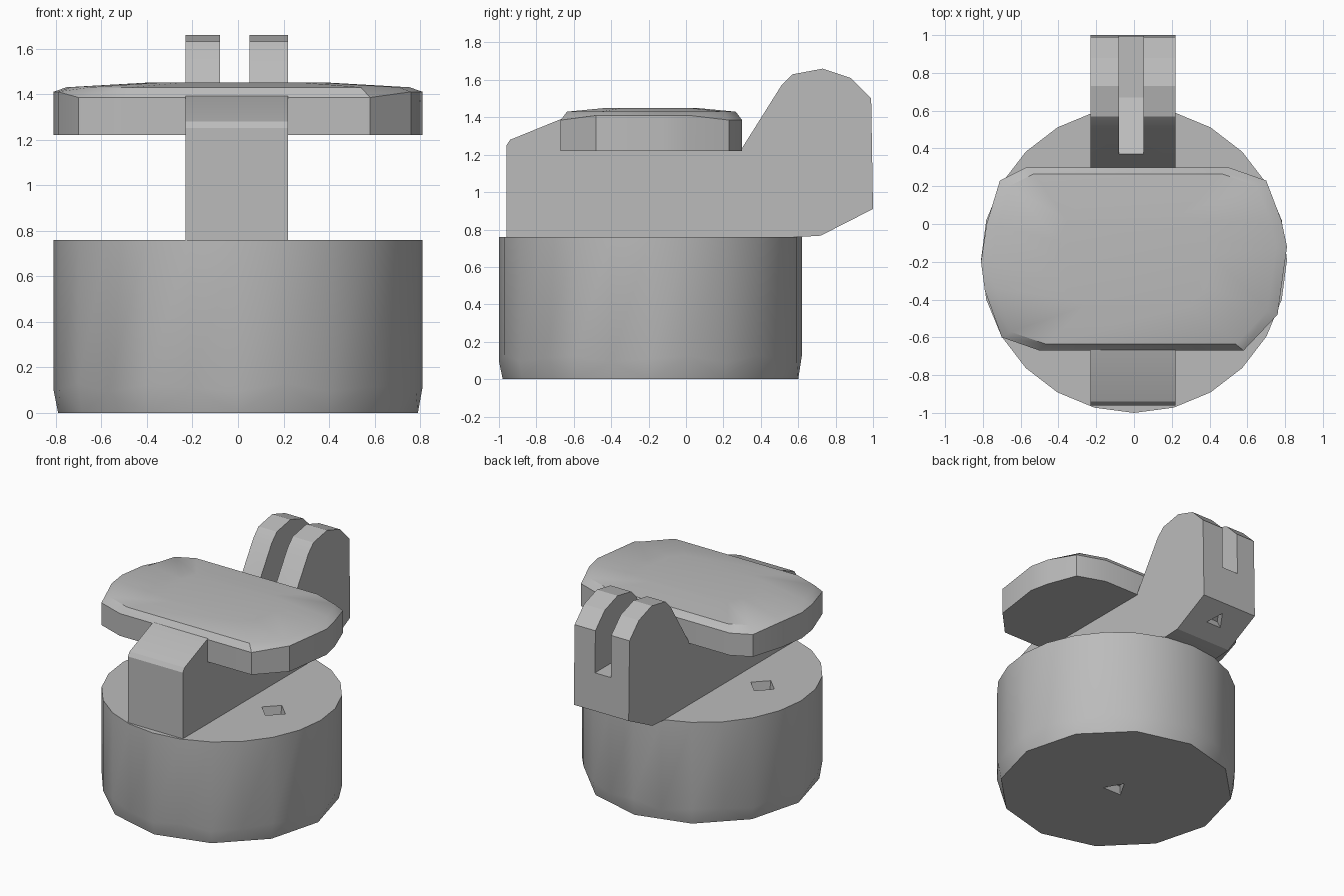
import bpy, bmesh, math
from mathutils import Vector

cube = bpy.data.objects.get("Cube")
if cube:
    bpy.data.objects.remove(cube)

grey = bpy.data.materials.new("plain grey")
grey.use_nodes = True
GREY = (0.5, 0.5, 0.5, 1)
grey.diffuse_color = GREY
grey.node_tree.nodes["Principled BSDF"].inputs["Base Color"].default_value = GREY


def finish(name, bm):
    bmesh.ops.recalc_face_normals(bm, faces=bm.faces)
    mesh = bpy.data.meshes.new(name)
    bm.to_mesh(mesh)
    bm.free()
    mesh.materials.append(grey)
    obj = bpy.data.objects.new(name, mesh)
    bpy.context.collection.objects.link(obj)
    return obj


def prism(name, profile, x0, x1):
    """Extrude a closed (y, z) profile across x."""
    bm = bmesh.new()
    face = bm.faces.new([bm.verts.new((x0, y, z)) for y, z in profile])
    out = bmesh.ops.extrude_face_region(bm, geom=[face])
    moved = [v for v in out["geom"] if isinstance(v, bmesh.types.BMVert)]
    bmesh.ops.translate(bm, verts=moved, vec=(x1 - x0, 0, 0))
    return finish(name, bm)


def ring(bm, points):
    verts = [bm.verts.new(p) for p in points]
    return [bm.edges.new((v, verts[i - 1])) for i, v in enumerate(verts)], verts


def circle(radius, sides, z):
    return [(radius * math.cos(i * math.tau / sides),
             CENTRE_Y + radius * math.sin(i * math.tau / sides), z) for i in range(sides)]


def cut(obj, cutter):
    mod = obj.modifiers.new("cut", "BOOLEAN")
    mod.operation, mod.solver, mod.object = "DIFFERENCE", "EXACT", cutter
    cutter.hide_render = True
    cutter.hide_viewport = True
    bpy.context.view_layer.objects.active = obj
    bpy.context.view_layer.update()
    bpy.ops.object.modifier_apply(modifier=mod.name)
    bpy.data.objects.remove(cutter)


def pocket(obj, centre, normal, radius, depth, sides=4):
    """Sink a small faceted hole into a surface."""
    bm = bmesh.new()
    bmesh.ops.create_cone(bm, cap_ends=True, segments=sides, radius1=radius,
                          radius2=radius * 0.75, depth=depth * 2)
    turn = Vector((0, 0, -1)).rotation_difference(Vector(normal))
    bmesh.ops.rotate(bm, verts=bm.verts, cent=(0, 0, 0), matrix=turn.to_matrix())
    bmesh.ops.translate(bm, verts=bm.verts, vec=centre)
    cut(obj, finish("pocket_cutter", bm))


def smooth(obj, degrees):
    bpy.ops.object.select_all(action="DESELECT")
    obj.select_set(True)
    bpy.context.view_layer.objects.active = obj
    bpy.ops.object.shade_smooth_by_angle(angle=math.radians(degrees))


# Round base with a coarse faceted lower rim
CENTRE_Y = -0.19
TOP = 0.76
bm = bmesh.new()
low, low_verts = ring(bm, circle(0.79, 12, 0))
rim, rim_verts = ring(bm, circle(0.81, 24, 0.11))
high, high_verts = ring(bm, circle(0.81, 24, TOP))
for i, v in enumerate(rim_verts):
    v.co.z += 0.02 * math.sin(i * 2.4)
bmesh.ops.bridge_loops(bm, edges=low + rim)
bmesh.ops.bridge_loops(bm, edges=rim + high)
bm.faces.new(low_verts)
bm.faces.new(high_verts)
base = finish("base", bm)
for side in (-1, 1):
    pocket(base, (side * 0.46, -0.24, TOP), (0, 0, 1), 0.11, 0.08)
pocket(base, (0, CENTRE_Y, 0), (0, 0, -1), 0.1, 0.06, 3)
smooth(base, 25)

# Central rail rising into the rounded rear lug
rail = prism("rail_and_lug", [
    (-0.96, TOP), (-0.96, 1.25), (-0.94, 1.28), (-0.67, 1.39), (-0.6, 1.4),
    (0.2, 1.4), (0.29, 1.22), (0.51, 1.57), (0.57, 1.63), (0.73, 1.66),
    (0.88, 1.61), (0.99, 1.5), (1.0, 0.91), (0.72, 0.767), (0.6, TOP)], -0.23, 0.22)

# Slot that splits the lug into two prongs
slot = prism("slot_cutter", [(0.37, 1.34), (0.67, 1.19), (1.1, 1.19), (1.1, 1.8), (0.37, 1.8)],
             -0.08, 0.05)
cut(rail, slot)
pocket(rail, (0, 0.87, 0.842), (0, 0.46, -0.89), 0.08, 0.06, 3)
smooth(rail, 20)

# Wide clipped-round plate with a slightly domed top
outline = [(-0.57, 0.3), (0.5, 0.3), (0.7, 0.23), (0.78, 0.02), (0.81, -0.12), (0.76, -0.48),
           (0.58, -0.67), (-0.5, -0.67), (-0.7, -0.6), (-0.79, -0.35), (-0.81, -0.2),
           (-0.78, 0), (-0.71, 0.23)]


def plate_level(scale, height):
    return [(x * scale, CENTRE_Y + (y - CENTRE_Y) * scale, height(x)) for x, y in outline]


bm = bmesh.new()
levels = [ring(bm, plate_level(1, lambda x: 1.22)),
          ring(bm, plate_level(1, lambda x: 1.41 if abs(x) > 0.74 else 1.385)),
          ring(bm, plate_level(0.93, lambda x: 1.43)),
          ring(bm, plate_level(0.5, lambda x: 1.45))]
for (a, _), (b, _) in zip(levels, levels[1:]):
    bmesh.ops.bridge_loops(bm, edges=a + b)
bm.faces.new(levels[0][1])
bm.faces.new(levels[-1][1])
plate = finish("top_plate", bm)
smooth(plate, 32)
